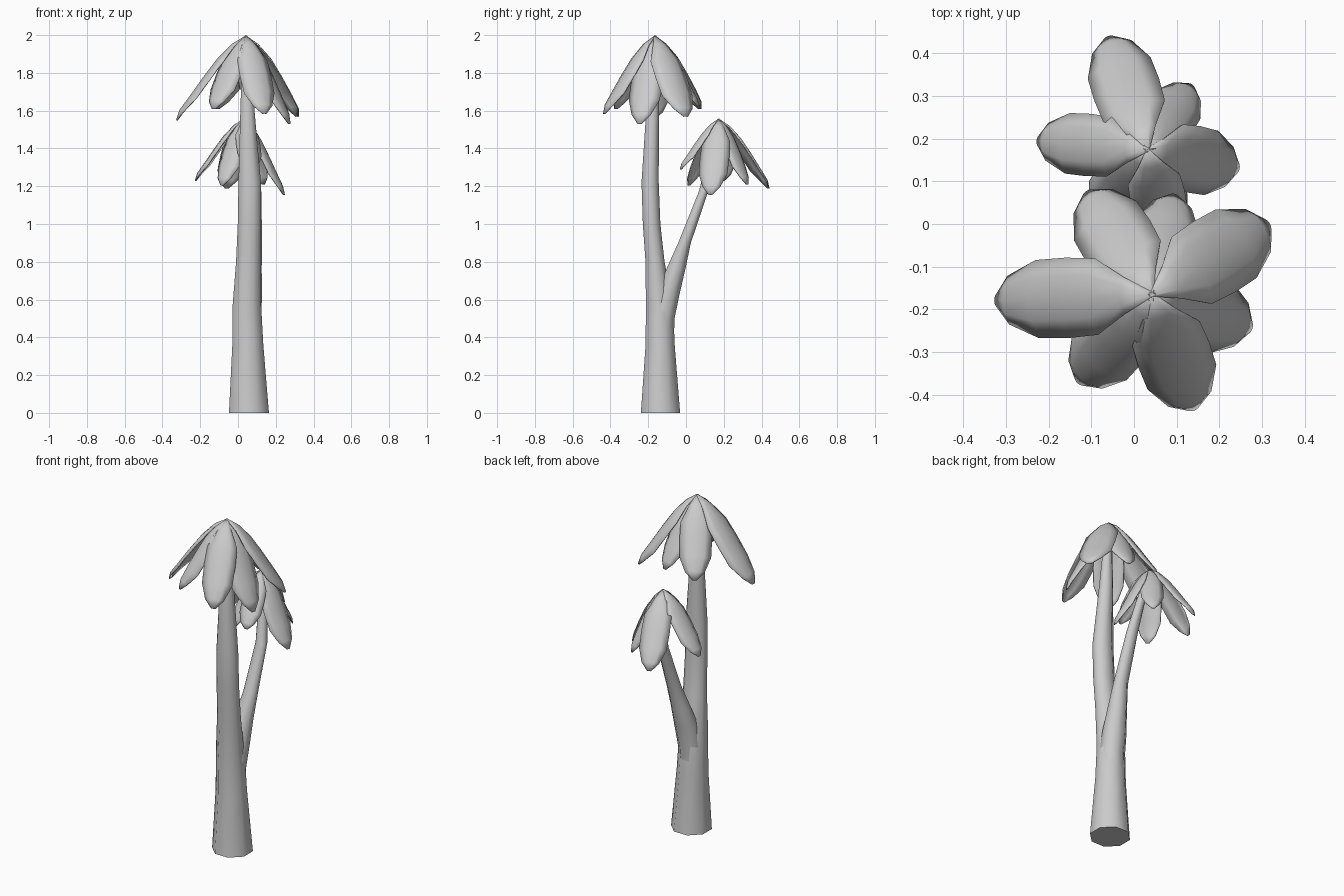
import bpy, bmesh, math
from mathutils import Vector

if "Cube" in bpy.data.objects:
    bpy.data.objects.remove(bpy.data.objects["Cube"])


def finish(bm, name, angle=60):
    bmesh.ops.recalc_face_normals(bm, faces=bm.faces)
    me = bpy.data.meshes.new(name)
    bm.to_mesh(me)
    bm.free()
    ob = bpy.data.objects.new(name, me)
    bpy.context.collection.objects.link(ob)
    bpy.context.view_layer.objects.active = ob
    ob.select_set(True)
    bpy.ops.object.shade_smooth_by_angle(angle=math.radians(angle))
    ob.select_set(False)
    return ob


def stem(name, stations, sides=8):
    """Loft level rings (x, y, z, rx, ry) into a capped tapering stem."""
    bm = bmesh.new()
    rings = []
    for x, y, z, rx, ry in stations:
        ring = []
        for i in range(sides):
            a = 2 * math.pi * (i + 0.5) / sides
            ring.append(bm.verts.new((x + 1.07 * rx * math.cos(a),
                                      y + 1.07 * ry * math.sin(a), z)))
        rings.append(ring)
    for r0, r1 in zip(rings, rings[1:]):
        for i in range(sides):
            j = (i + 1) % sides
            bm.faces.new((r0[i], r0[j], r1[j], r1[i]))
    bm.faces.new(rings[0][::-1])
    bm.faces.new(rings[-1])
    return finish(bm, name)


# Leaf profile: outward fraction, drop fraction, half-width fraction
PROFILE = [(0, 0, 0.05), (0.20, 0.10, 0.45), (0.41, 0.275, 0.95),
           (0.60, 0.48, 1.0), (0.79, 0.70, 0.97), (0.95, 0.88, 0.60),
           (1.0, 1.0, 0.12)]


def leaf(name, apex, tip, half_width):
    """Arched, drooping leaf from the crown apex to a tip."""
    apex, tip = Vector(apex), Vector(tip)
    span = tip - apex
    out = Vector((span.x, span.y, 0))
    side = Vector((-out.y, out.x, 0)).normalized()
    normal = (out.normalized() * -span.z + Vector((0, 0, out.length))).normalized()
    bm = bmesh.new()
    rows = []
    for h, d, w in PROFILE:
        centre = apex + out * h + Vector((0, 0, span.z * d))
        row = []
        for u in (-1, -0.55, 0, 0.55, 1):
            p = centre + side * (u * w * half_width) - normal * (0.33 * half_width * w * u * u)
            row.append(bm.verts.new(p))
        rows.append(row)
    for r0, r1 in zip(rows, rows[1:]):
        for i in range(4):
            bm.faces.new((r0[i], r1[i], r1[i + 1], r0[i + 1]))
    ob = finish(bm, name)
    mod = ob.modifiers.new("thickness", 'SOLIDIFY')
    mod.thickness = 0.006
    mod.offset = 0
    return ob


# Main trunk
stem("trunk", [
    (0.058, -0.135, 0.0, 0.107, 0.105),
    (0.052, -0.137, 0.36, 0.083, 0.078),
    (0.047, -0.140, 0.56, 0.077, 0.073),
    (0.055, -0.164, 0.80, 0.066, 0.051),
    (0.060, -0.182, 1.00, 0.062, 0.047),
    (0.062, -0.190, 1.22, 0.060, 0.046),
    (0.050, -0.177, 1.60, 0.038, 0.034),
    (0.042, -0.165, 1.97, 0.018, 0.018)])

# Forking branch
stem("branch", [
    (0.052, -0.130, 0.36, 0.066, 0.066),
    (0.054, -0.123, 0.50, 0.070, 0.063),
    (0.062, -0.093, 0.63, 0.066, 0.060),
    (0.074, -0.054, 0.76, 0.052, 0.051),
    (0.088, -0.008, 0.90, 0.040, 0.034),
    (0.092, 0.092, 1.17, 0.032, 0.025),
    (0.068, 0.138, 1.36, 0.024, 0.022),
    (0.034, 0.172, 1.53, 0.014, 0.014)])

# Upper crown: leaf tips and half widths
for i, (x, y, z, w) in enumerate([
        (-0.325, -0.180, 1.55, 0.093), (-0.130, -0.372, 1.61, 0.084),
        (0.140, -0.435, 1.585, 0.087), (0.275, -0.245, 1.53, 0.088),
        (0.316, 0.0, 1.57, 0.095), (0.095, 0.068, 1.62, 0.075),
        (-0.110, 0.075, 1.61, 0.088)]):
    leaf(f"upper_leaf_{i + 1}", (0.042, -0.165, 1.995), (x, y, z), w)

# Lower crown
for i, (x, y, z, w) in enumerate([
        (-0.060, 0.438, 1.19, 0.079), (0.135, 0.325, 1.21, 0.062),
        (0.245, 0.130, 1.155, 0.078), (0.075, -0.030, 1.29, 0.064),
        (-0.085, 0.015, 1.205, 0.068), (-0.226, 0.195, 1.23, 0.072)]):
    leaf(f"lower_leaf_{i + 1}", (0.032, 0.174, 1.555), (x, y, z), w)
